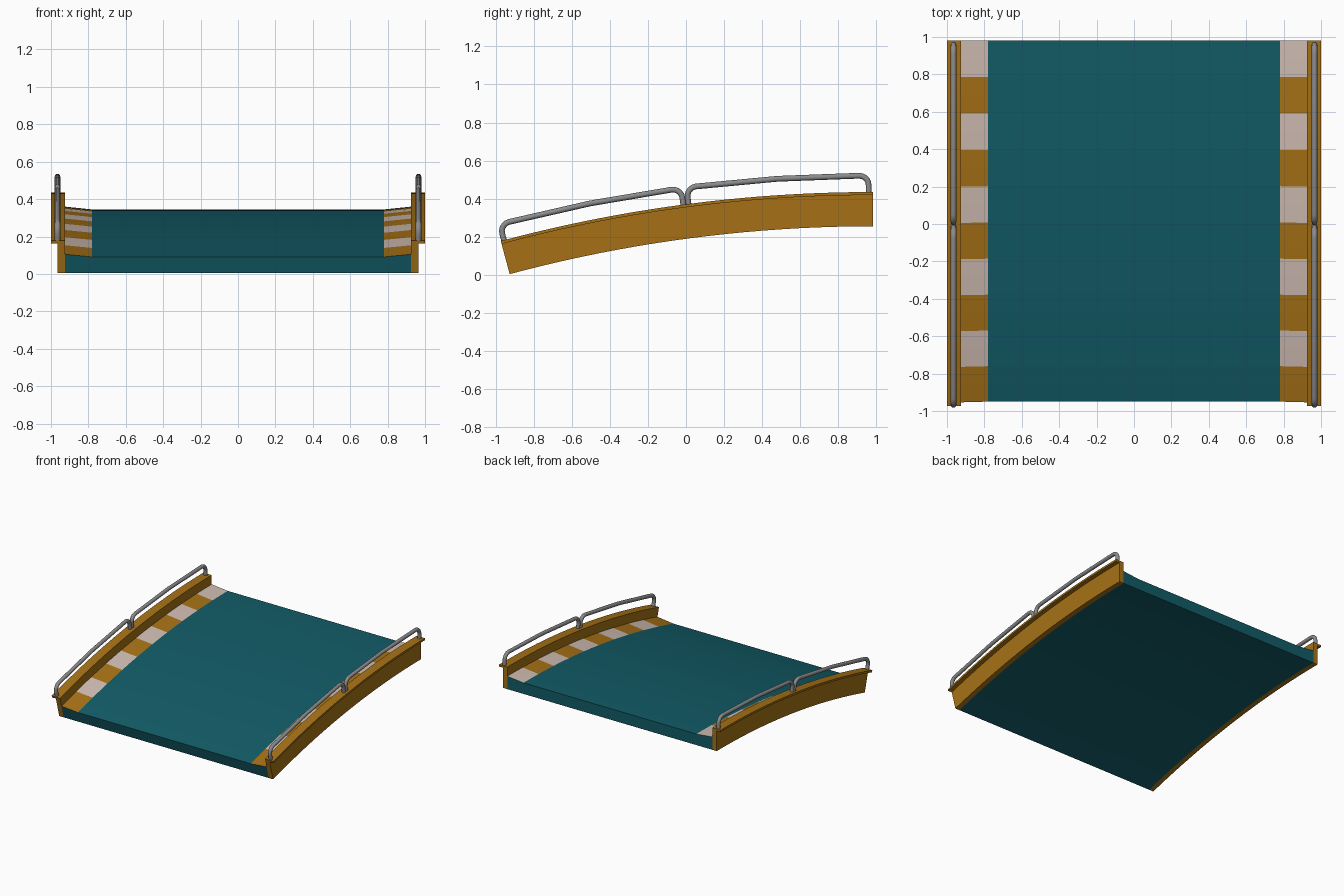
import bpy, bmesh
from math import sin, cos, radians, pi
from mathutils import Vector

if "Cube" in bpy.data.objects:
    bpy.data.objects.remove(bpy.data.objects["Cube"])

R, CY, CZ = 7.553, 0.982, 0.435 - 7.553   # top-edge radius and arc centre
SPAN, SEGS = 15.0, 20


def mat(name, col):
    m = bpy.data.materials.new(name)
    m.diffuse_color = (*col, 1)
    m.use_nodes = True
    m.node_tree.nodes["Principled BSDF"].inputs["Base Color"].default_value = m.diffuse_color
    return m


TEAL = mat("teal", (0.006, 0.105, 0.135))
OCHRE = mat("ochre", (0.38, 0.165, 0.008))
BEIGE = mat("beige", (0.62, 0.50, 0.44))
STEEL = mat("steel", (0.26, 0.26, 0.27))


def arc(x, h, deg):
    """Point at height h from the top-edge arc, deg back from the crest."""
    a = radians(deg)
    return Vector((x, CY - (R + h) * sin(a), CZ + (R + h) * cos(a)))


def finish(name, bm, mats):
    bmesh.ops.recalc_face_normals(bm, faces=bm.faces)
    me = bpy.data.meshes.new(name)
    bm.to_mesh(me)
    bm.free()
    for m in mats:
        me.materials.append(m)
    ob = bpy.data.objects.new(name, me)
    bpy.context.collection.objects.link(ob)
    return ob


def sweep(name, profile, mats, pick=lambda edge, seg: 0):
    """Sweep a closed (x, h) profile along the arc."""
    bm = bmesh.new()
    rings = [[bm.verts.new(arc(x, h, SPAN * i / SEGS)) for x, h in profile]
             for i in range(SEGS + 1)]
    n = len(profile)
    for i in range(SEGS):
        for j in range(n):
            k = (j + 1) % n
            f = bm.faces.new((rings[i][j], rings[i][k], rings[i + 1][k], rings[i + 1][j]))
            f.material_index = pick(j, i)
    bm.faces.new(rings[0])
    bm.faces.new(rings[-1])
    return finish(name, bm, mats)


# Road deck with sloped striped kerbs
deck = [(-0.925, -0.18), (0.925, -0.18), (0.925, -0.075), (0.78, -0.09),
        (-0.78, -0.09), (-0.925, -0.075)]
sweep("road_deck", deck, [TEAL, BEIGE, OCHRE],
      lambda j, i: 1 + (i // 2) % 2 if j in (2, 4) else 0)


def tube(name, pts, x, r=0.015, sides=12):
    """Round pipe along points lying in a plane of constant x."""
    bm = bmesh.new()
    rings = []
    for i, p in enumerate(pts):
        d0 = (p - pts[max(i - 1, 0)]).normalized()
        d1 = (pts[min(i + 1, len(pts) - 1)] - p).normalized()
        t = (d0 + d1).normalized()
        u, v = Vector((1, 0, 0)), t.cross(Vector((1, 0, 0)))
        rings.append([bm.verts.new(p + r * (cos(2 * pi * k / sides) * u + sin(2 * pi * k / sides) * v))
                      for k in range(sides)])
    for a, b in zip(rings, rings[1:]):
        for k in range(sides):
            m = (k + 1) % sides
            bm.faces.new((a[k], a[m], b[m], b[k])).smooth = True
    bm.faces.new(rings[0])
    bm.faces.new(rings[-1])
    return finish(name, bm, [STEEL])


def rail_path(x, a0, a1, height=0.086, bend=0.05):
    """Post, rounded corner, shallow top run, rounded corner, post."""
    b = math_deg = bend / R * 180 / pi
    corner = [radians(90 * i / 5) for i in range(6)]
    start = [arc(x, height - bend + bend * sin(t), a0 + b * (1 - cos(t))) for t in corner]
    end = [arc(x, height - bend + bend * sin(t), a1 - b * (1 - cos(t))) for t in reversed(corner)]
    return ([arc(x, -0.008, a0)] + start + [arc(x, height, (a0 + a1) / 2)]
            + end + [arc(x, -0.008, a1)])


for side, s in (("right", 1), ("left", -1)):
    # Side beam with outward top flange
    beam = [(0.925, -0.18), (0.965, -0.18), (0.965, -0.016), (1.0, -0.016), (1.0, 0), (0.925, 0)]
    sweep(f"{side}_side_beam", [(s * x, h) for x, h in beam], [OCHRE])
    # Two bent-pipe handrails per side
    for where, a0, a1 in (("rear", 0.17, 7.37), ("front", 7.58, 14.87)):
        tube(f"{side}_{where}_handrail", rail_path(s * 0.965, a0, a1), s * 0.965)
